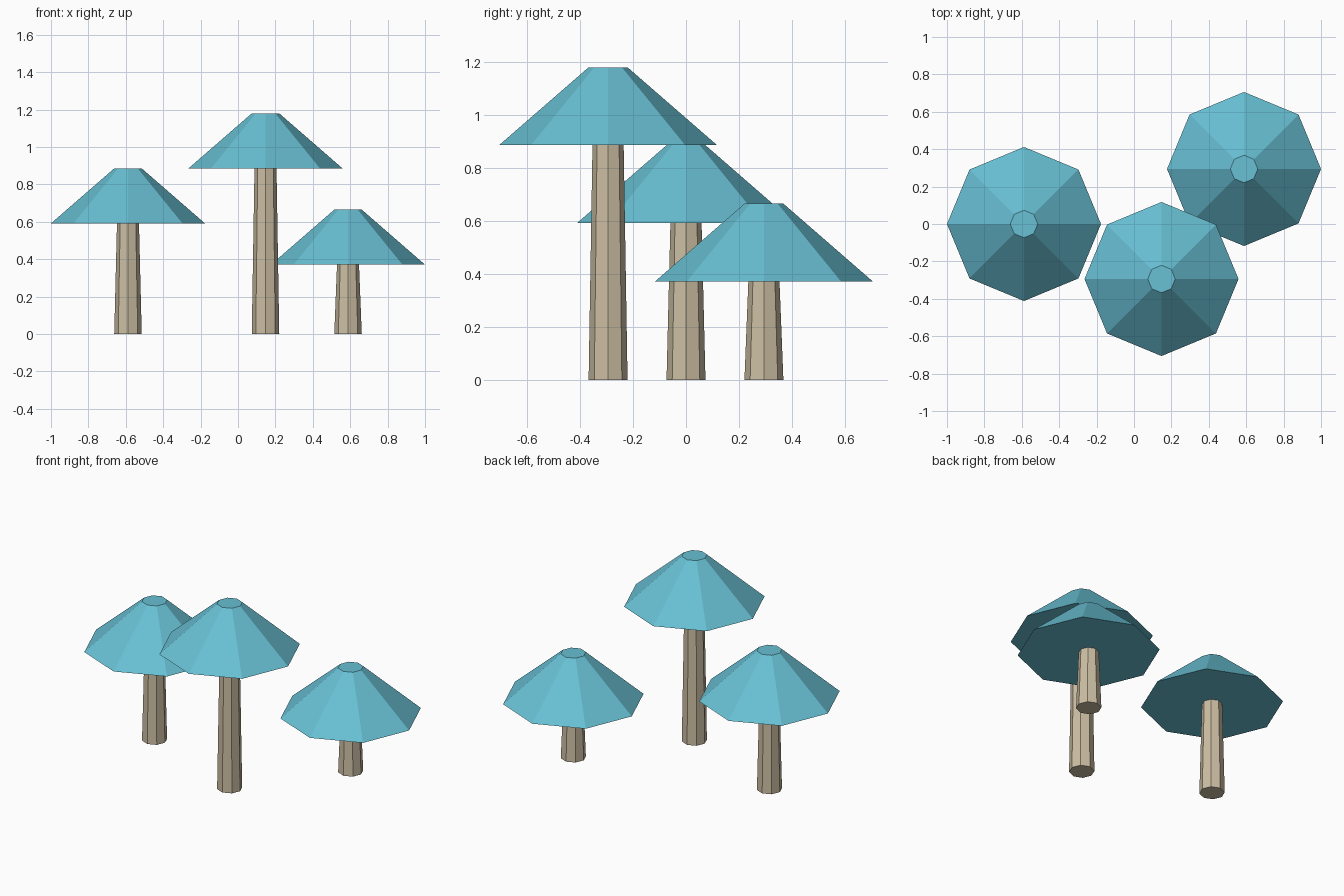
import bpy, math

if "Cube" in bpy.data.objects:
    bpy.data.objects.remove(bpy.data.objects["Cube"])

U = 2 / 13.6  # one design unit; the group is 13.6 units wide


def material(name, rgb):
    m = bpy.data.materials.new(name)
    m.diffuse_color = (*rgb, 1)
    m.use_nodes = True
    m.node_tree.nodes["Principled BSDF"].inputs["Base Color"].default_value = m.diffuse_color
    return m


TEAL = material("teal_cap", (0.138, 0.525, 0.655))
TAN = material("tan_stem", (0.604, 0.515, 0.366))


def frustum(name, x, y, z, r_bottom, r_top, height, mat):
    """Eight-sided tapered cylinder with corners on the x and y axes."""
    bpy.ops.mesh.primitive_cone_add(
        vertices=8, radius1=r_bottom * U, radius2=r_top * U, depth=height * U,
        location=(x * U, y * U, (z + height / 2) * U))
    ob = bpy.context.object
    ob.name = name
    ob.data.materials.append(mat)
    return ob


# Three mushrooms: position and stem height in design units
for label, x, y, h in (("left", -4, 0, 4), ("middle", 1, -2, 6), ("right", 4, 2, 2.5)):
    frustum(label + "_stem", x, y, 0, 0.5, 0.4, h + 0.02, TAN)
    frustum(label + "_cap", x, y, h + 0.02, 2.8, 0.5, 2, TEAL)
